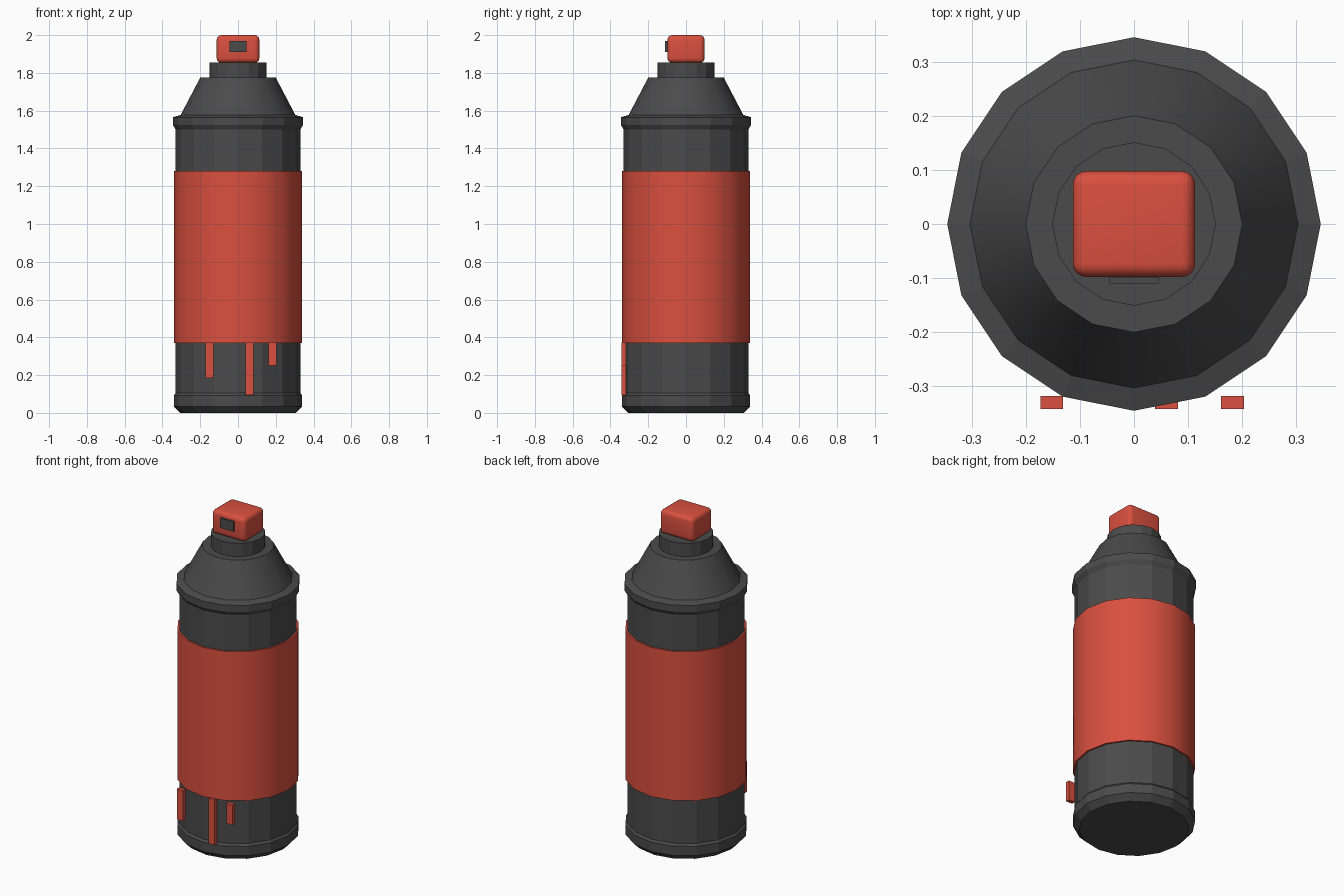
import bpy, bmesh
from math import cos, sin, pi, radians

cube = bpy.data.objects.get("Cube")
if cube:
    bpy.data.objects.remove(cube, do_unlink=True)


def material(name, colour):
    mat = bpy.data.materials.new(name)
    mat.use_nodes = True
    mat.diffuse_color = colour
    mat.node_tree.nodes["Principled BSDF"].inputs["Base Color"].default_value = colour
    return mat


RED = material("paint_red", (0.70, 0.08, 0.05, 1))
GREY = material("dark_grey", (0.07, 0.07, 0.07, 1))
SIDES = 16


def finish(name, bm, mat, smooth=False):
    bmesh.ops.recalc_face_normals(bm, faces=bm.faces)
    mesh = bpy.data.meshes.new(name)
    bm.to_mesh(mesh)
    bm.free()
    mesh.materials.append(mat)
    obj = bpy.data.objects.new(name, mesh)
    bpy.context.collection.objects.link(obj)
    if smooth:
        bpy.ops.object.select_all(action="DESELECT")
        obj.select_set(True)
        bpy.context.view_layer.objects.active = obj
        bpy.ops.object.shade_smooth_by_angle(angle=radians(30))
    return obj


def lathe(name, profile, mat, smooth=False, ring=False):
    """Turn (radius, z) points about z; cap the ends, or close the loop for a ring."""
    bm = bmesh.new()
    loops = [[bm.verts.new((r * cos(2 * pi * i / SIDES), r * sin(2 * pi * i / SIDES), z))
              for i in range(SIDES)] for r, z in profile]
    pairs = list(zip(loops, loops[1:]))
    if ring:
        pairs.append((loops[-1], loops[0]))
    else:
        bm.faces.new(loops[0])
        bm.faces.new(loops[-1])
    for a, b in pairs:
        for i in range(SIDES):
            j = (i + 1) % SIDES
            bm.faces.new((a[i], a[j], b[j], b[i]))
    return finish(name, bm, mat, smooth)


def box(name, low, high, mat, bevel=0):
    bm = bmesh.new()
    bmesh.ops.create_cube(bm, size=1)
    for v in bm.verts:
        v.co = [(a + b) / 2 + c * (b - a) for a, b, c in zip(low, high, v.co)]
    if bevel:
        bmesh.ops.bevel(bm, geom=bm.edges[:], offset=bevel, segments=4,
                        profile=0.5, affect="EDGES")
    return finish(name, bm, mat, smooth=bevel > 0)


# Can with its base lip and upper rim
lathe("can_body", [(0.305, 0), (0.34, 0.035), (0.34, 0.092), (0.33, 0.105),
                   (0.33, 1.50), (0.345, 1.525), (0.345, 1.565), (0.303, 1.578)], GREY)

# Sloping shoulder and valve collar
lathe("shoulder", [(0.303, 1.578), (0.20, 1.775)], GREY, smooth=True)
lathe("valve_collar", [(0.151, 1.77), (0.151, 1.855)], GREY)

# Paint label wrapped round the can
lathe("label", [(0.325, 0.37), (0.34, 0.37), (0.34, 1.28), (0.325, 1.28)],
      RED, smooth=True, ring=True)

# Spray button and its nozzle
box("spray_button", (-0.113, -0.098, 1.853), (0.113, 0.098, 2.0), RED, bevel=0.025)
box("nozzle", (-0.045, -0.11, 1.91), (0.045, -0.07, 1.97), GREY)

# Paint drips below the label
for i, (x, bottom) in enumerate([(-0.152, 0.185), (0.06, 0.095), (0.182, 0.25)]):
    box(f"drip_{i + 1}", (x - 0.021, -0.342, bottom), (x + 0.021, -0.318, 0.372), RED)
